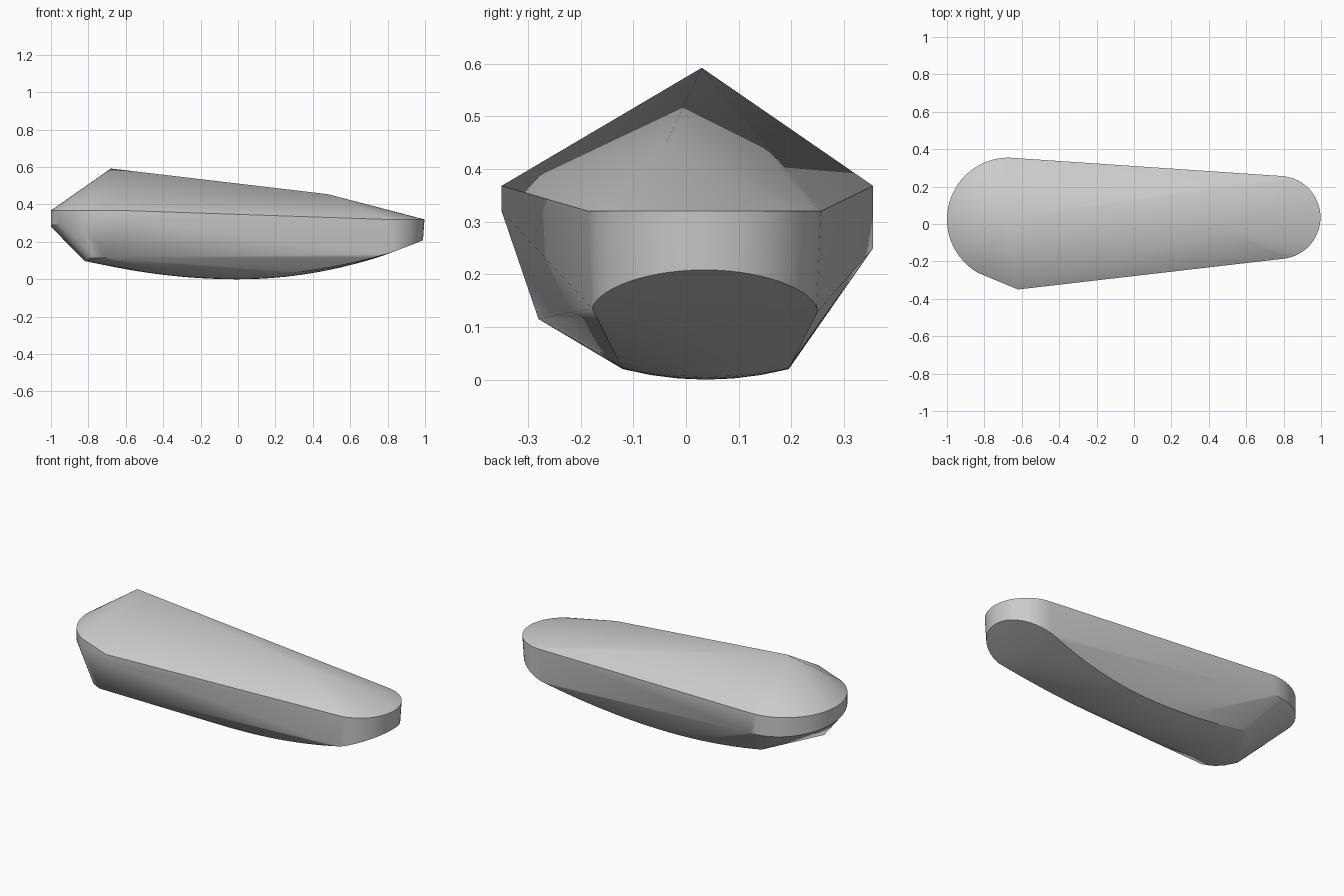
import bpy, bmesh
from math import sin, cos, radians

cube = bpy.data.objects.get("Cube")
if cube:
    bpy.data.objects.remove(cube, do_unlink=True)


def arc(cx, cy, r, start, end, height, steps=28):
    """Points on a horizontal arc whose height follows a rule of x and y."""
    pts = []
    for i in range(steps + 1):
        a = radians(start + (end - start) * i / steps)
        x, y = cx + r * cos(a), cy + r * sin(a)
        pts.append((x, y, height(x, y)))
    return pts


def keel(x):
    return (0.21 if x > 0 else 0.15) * x * x


# Ridge along the top
points = [(-0.68, 0.03, 0.592), (0.48, -0.035, 0.455)]

# Broad end: upper rim and tilted lower rim, with one sharp front corner
for height in (lambda x, y: 0.368, lambda x, y: 0.285 - 0.1 * y):
    points += arc(-0.67, 0.025, 0.33, 90, 240, height)
    points.append((-0.62, -0.35, height(-0.62, -0.35)))

# Narrow end: level upper rim and a lower rim that follows the keel
points += arc(0.775, 0.035, 0.222, -85, 85, lambda x, y: 0.32)
points += arc(0.775, 0.035, 0.214, -85, 85, lambda x, y: keel(x) + 0.003)

# Rounded underside, widening towards the narrow end
for i in range(31):
    x = -0.63 + 1.4 * i / 30
    flare = max(0, x / 0.77) ** 2 * 0.055
    low, high = -0.12 - flare, 0.195 + flare
    for j in range(7):
        t = j / 3 - 1
        y = (low + high) / 2 + t * (high - low) / 2
        points.append((x, y, keel(x) + 0.02 * t * t * (1 - flare * 14)))

# Blunt lower corners of the broad end
points += [(-0.82, -0.12, 0.097), (-0.80, -0.20, 0.108), (-0.77, -0.25, 0.115),
           (-0.71, -0.28, 0.115)]

# Wrap everything in one convex stone
bm = bmesh.new()
for p in points:
    bm.verts.new(p)
result = bmesh.ops.convex_hull(bm, input=bm.verts)
loose = {g for key in ("geom_interior", "geom_unused") for g in result[key]
         if isinstance(g, bmesh.types.BMVert)}
bmesh.ops.delete(bm, geom=list(loose), context="VERTS")
bmesh.ops.remove_doubles(bm, verts=bm.verts, dist=0.001)
bmesh.ops.recalc_face_normals(bm, faces=bm.faces)
mesh = bpy.data.meshes.new("stone")
bm.to_mesh(mesh)
bm.free()
stone = bpy.data.objects.new("stone", mesh)
bpy.context.collection.objects.link(stone)

# Plain grey material
grey = bpy.data.materials.new("stone_grey")
grey.use_nodes = True
grey.diffuse_color = (0.6, 0.6, 0.6, 1)
grey.node_tree.nodes["Principled BSDF"].inputs["Base Color"].default_value = grey.diffuse_color
mesh.materials.append(grey)

# Smooth faces with crisp rims
bpy.ops.object.select_all(action="DESELECT")
stone.select_set(True)
bpy.context.view_layer.objects.active = stone
bpy.ops.object.shade_smooth_by_angle(angle=radians(30))
